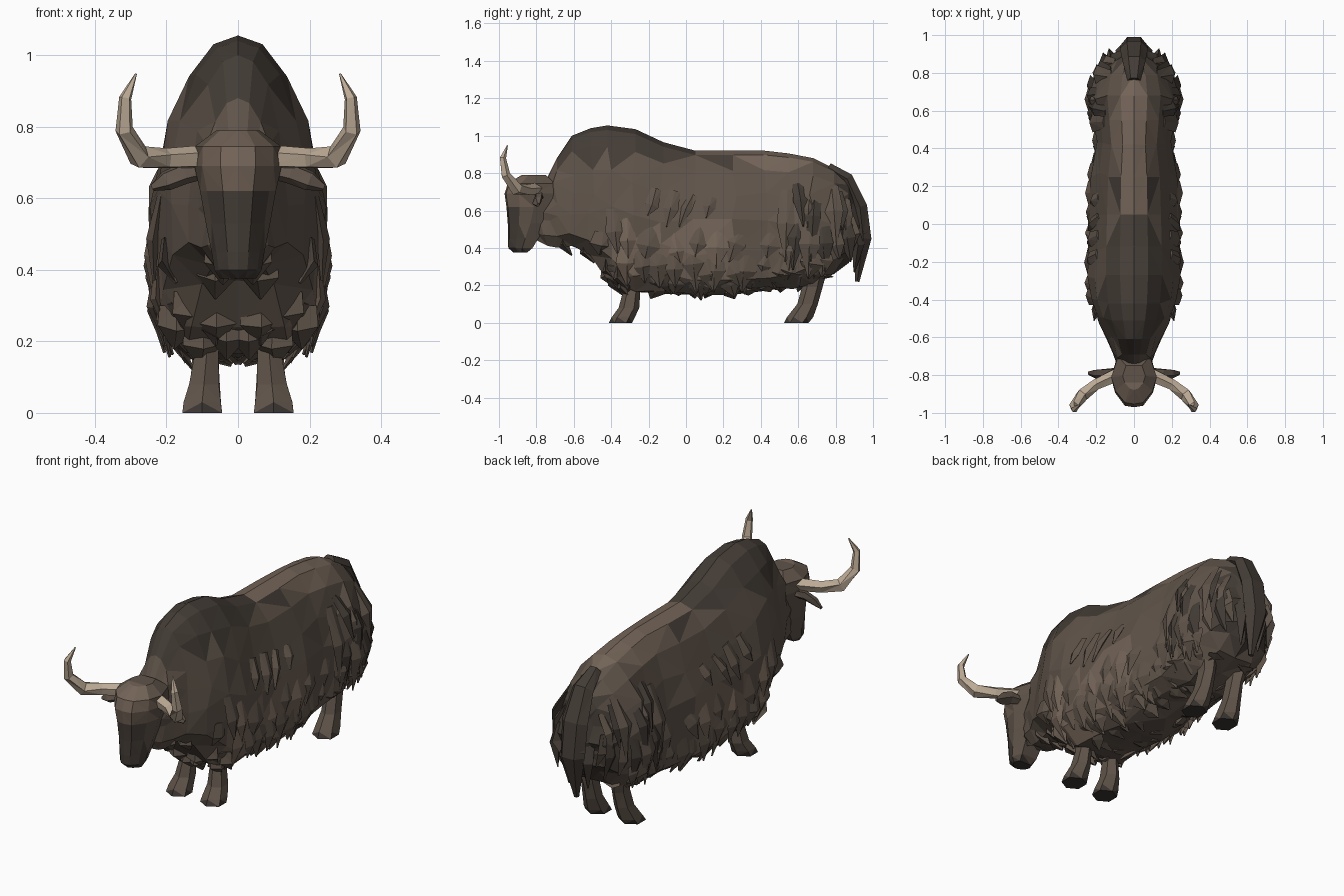
import bpy, bmesh, math, random
from mathutils import Vector as V

if "Cube" in bpy.data.objects:
    bpy.data.objects.remove(bpy.data.objects["Cube"])
random.seed(4)
R = random.uniform


def material(name, c):
    m = bpy.data.materials.new(name)
    m.diffuse_color = (*c, 1)
    m.use_nodes = True
    m.node_tree.nodes["Principled BSDF"].inputs["Base Color"].default_value = m.diffuse_color
    return m


COAT = material("coat", (.115, .088, .068))
DARK = material("dark_coat", (.058, .046, .037))
LIGHT = material("light_coat", (.17, .125, .095))
HORN = material("horn", (.50, .40, .30))
HOOF = material("hoof", (.045, .037, .032))
MATS = [COAT, DARK, LIGHT, HORN, HOOF]


def loft(bm, rings, mat=0):
    """Skin a list of closed rings, cap the ends; mat is an index or a function of the face centre."""
    vs = [[bm.verts.new(p) for p in r] for r in rings]
    n, faces = len(vs[0]), []
    for a, b in zip(vs, vs[1:]):
        for i in range(n):
            j = (i + 1) % n
            faces.append(bm.faces.new((a[i], a[j], b[j], b[i])))
    faces += [bm.faces.new(vs[0][::-1]), bm.faces.new(vs[-1])]
    faces = bmesh.ops.triangulate(bm, faces=faces)["faces"]
    for f in faces:
        f.material_index = mat(f.calc_center_median()) if callable(mat) else mat


def tube(bm, path, radii, side, n=4, mat=0):
    """Tapering tube: radii are (along side, across) pairs."""
    path, rings = [V(p) for p in path], []
    for i, p in enumerate(path):
        t = (path[min(i + 1, len(path) - 1)] - path[max(i - 1, 0)]).normalized()
        u = V(side)
        u = (u - t * u.dot(t)).normalized()
        w = t.cross(u)
        a, b = radii[i]
        rings.append([p + u * a * math.cos(k * math.tau / n) + w * b * math.sin(k * math.tau / n)
                      for k in range(n)])
    loft(bm, rings, mat)


def finish(name, bm):
    bmesh.ops.recalc_face_normals(bm, faces=bm.faces)
    me = bpy.data.meshes.new(name)
    bm.to_mesh(me)
    bm.free()
    for m in MATS:
        me.materials.append(m)
    ob = bpy.data.objects.new(name, me)
    bpy.context.collection.objects.link(ob)
    return ob


def flip(p, s):
    return V((p[0] * s, p[1], p[2]))


# Body stations: y, top, bottom, half width
ST = [(-.80, .72, .46, .06), (-.74, .78, .42, .085), (-.69, .88, .41, .105), (-.61, 1.0, .41, .14),
      (-.51, 1.04, .37, .195), (-.42, 1.055, .24, .228), (-.27, 1.035, .165, .247), (-.12, .965, .155, .245),
      (.05, .92, .15, .238), (.25, .92, .15, .228), (.42, .92, .17, .20), (.55, .905, .19, .218),
      (.68, .88, .22, .235), (.79, .825, .26, .205), (.87, .75, .32, .145), (.91, .66, .42, .06)]
PROFILE = [(0, 1), (.3, .97), (.6, .86), (.85, .68), (.97, .5), (1, .3), (.93, .12), (.55, .02), (0, 0)]


def surf(y, s):
    """Point on the right flank at length y, s = 0 (spine) to 8 (belly)."""
    y = max(ST[0][0], min(ST[-1][0], y))
    i = next(k for k in range(len(ST) - 1) if y <= ST[k + 1][0])
    f = (y - ST[i][0]) / (ST[i + 1][0] - ST[i][0])
    top, bot, w = (ST[i][k] * (1 - f) + ST[i + 1][k] * f for k in (1, 2, 3))
    j = min(int(s), 7)
    g = s - j
    px, pz = (PROFILE[j][k] * (1 - g) + PROFILE[j + 1][k] * g for k in (0, 1))
    return V((w * px, y, bot + (top - bot) * pz))


# Body, with a dark back and a pale saddle
def coat(c):
    if .08 < c.y < .73 and c.z > .82 and abs(c.x) < .15 - abs(c.y - .52) * .2:
        return 2
    if c.z > .86 or c.y > .82:
        return 1
    return 2 if -.4 < c.y < .3 and .2 < c.z < .5 else 0


rings = []
for y, *_ in ST:
    half = []
    for s in range(9):
        p = surf(y, s)
        if 2 < s < 8:
            p += V((R(-.01, .008), R(-.025, .025), R(-.025, .025)))
        half.append(p)
    rings.append(half + [flip(p, -1) for p in half[7:0:-1]])
bm = bmesh.new()
loft(bm, rings, coat)
finish("body", bm)


# Shaggy hair locks lying on the flank, mirrored
def lock(bm, y, s0, s1, width, out, drop, lean, mat):
    a, b, c = surf(y, s0), surf(y + lean * .5, s0 + (s1 - s0) * R(.4, .65)), surf(y + lean, s1)
    n = V((1, .9 if y > .8 else 0, 0)).normalized()
    path = [a - n * .012, b + n * out * .6, c + n * out + V((0, 0, -drop))]
    tilt = R(-.3, .3)
    for sg in (1, -1):
        tube(bm, [flip(p, sg) for p in path],
             [(width * .4, .008), (width * .55, .018), (.004, .004)], (0, 1, tilt), 4, mat)


bm = bmesh.new()
for i in range(15):       # low skirt
    y = -.43 + i * .085
    lock(bm, y + R(-.03, .03), R(4.6, 5.6), R(6.1, 6.6), R(.08, .13), R(-.005, .012), R(.0, .06), R(-.05, .06),
         random.choice([0, 0, 2]))
for i in range(14):       # belly fringe
    y = -.37 + i * .082
    lock(bm, y + R(-.02, .02), R(5.8, 6.3), R(6.7, 7.1), R(.07, .11), R(-.02, .01), R(.0, .045), R(-.05, .05), 0)
    lock(bm, y + R(-.02, .04), R(6.6, 7.1), R(7.3, 7.9), R(.06, .10), R(-.03, .0), R(.005, .04), R(-.05, .05), 0)
for i in range(9):        # mid flank tufts
    y = -.40 + i * .12
    lock(bm, y + R(-.04, .04), R(3.9, 4.5), R(5.0, 5.7), R(.08, .13), R(.0, .016), 0, R(-.06, .05),
         2 if y < .25 and i % 2 else 0)
for i in range(4):        # upper tufts behind the shoulder
    y = -.16 + i * .10
    lock(bm, y, R(2.9, 3.1), R(3.7, 4.3), R(.05, .08), .006, .0, R(-.08, -.03), 0)
finish("flank_hair", bm)

bm = bmesh.new()
for i in range(7):        # long locks on the hindquarters
    y = .56 + i * .05
    lock(bm, y + R(-.02, .02), R(1.7, 2.8), R(4.0, 5.4), R(.06, .11), R(.01, .035), R(.0, .05), R(-.04, .04), i % 2)
    lock(bm, y + R(-.01, .03), R(3.4, 4.5), R(5.6, 6.4), R(.07, .11), R(.005, .025), R(.0, .05), R(-.04, .04), i % 2)
finish("haunch_hair", bm)

# Throat and chest hair
bm = bmesh.new()
for y, x, z in [(-.66, .04, .48), (-.54, .06, .44), (-.43, .06, .31), (-.42, .13, .34), (-.39, .03, .27),
                (-.36, .17, .30), (-.34, .10, .25)]:
    for s in (1, -1):
        tube(bm, [(s * x, y, z), (s * x, y, z - .06), (s * x * 1.05, y + .05, z - .12)],
             [(.05, .02), (.055, .03), (.004, .004)], (1, R(-.3, .3), 0), 4, 0)
finish("chest_hair", bm)

# Head: horizontal slices (z, front y, back y, half width)
HEAD = [(.375, -.915, -.85, .05), (.40, -.942, -.82, .066), (.45, -.945, -.79, .074), (.53, -.945, -.74, .090),
        (.62, -.952, -.70, .106), (.69, -.962, -.69, .122), (.745, -.945, -.70, .120), (.79, -.87, -.75, .06)]
rings = []
for z, f, b, w in HEAD:
    d = b - f
    half = [(.4 * w, f), (.82 * w, f + .25 * d), (w, f + .55 * d), (.7 * w, b)]
    rings.append([V((0, f - .008, z))] + [V((x, y, z)) for x, y in half] + [V((-x, y, z)) for x, y in half[::-1]])
bm = bmesh.new()
loft(bm, rings, lambda c: 4 if c.z < .39 else 1 if c.z < .60 and c.y < -.88 else 2 if c.z > .6 and c.y < -.85 else 0)
finish("head", bm)

# Ears, horns
for name, s in (("right", 1), ("left", -1)):
    bm = bmesh.new()
    tube(bm, [(s * .09, -.78, .675), (s * .15, -.79, .67), (s * .20, -.795, .65), (s * .24, -.79, .63)],
         [(.02, .02), (.035, .022), (.035, .02), (.012, .008)], (0, .6, .8), 5, 0)
    finish(name + "_ear", bm)
    bm = bmesh.new()
    tube(bm, [(s * .09, -.80, .715), (s * .20, -.85, .71), (s * .275, -.905, .715), (s * .318, -.965, .79),
              (s * .315, -.98, .88), (s * .285, -.955, .948)],
         [(.036, .034), (.030, .030), (.036, .034), (.026, .026), (.018, .018), (.003, .003)],
         (0, 1, .2), 5, 3)
    finish(name + "_horn", bm)

    # Legs: path points with (half width, half depth), dark hoof at the bottom
    for part, path, rad in (
            ("front", [(.10, -.26, .40), (.095, -.27, .26), (.087, -.29, .17), (.095, -.305, .08),
                       (.1, -.335, .03), (.1, -.35, 0)],
             [(.08, .09), (.05, .06), (.038, .046), (.048, .055), (.06, .062), (.064, .062)]),
            ("back", [(.11, .69, .42), (.10, .69, .28), (.09, .675, .19), (.092, .65, .10),
                      (.098, .61, .03), (.1, .59, 0)],
             [(.08, .10), (.05, .065), (.04, .055), (.046, .055), (.058, .07), (.064, .066)])):
        bm = bmesh.new()
        rings = [[V((s * x + a * math.cos(k * math.tau / 6 + .52), y + b * math.sin(k * math.tau / 6 + .52), z))
                  for k in range(6)] for (x, y, z), (a, b) in zip(path, rad)]
        loft(bm, rings, lambda c: 4 if c.z < .015 else 0)
        finish(f"{part}_{name}_leg", bm)

# Tail: core and hanging strands
bm = bmesh.new()
tube(bm, [(0, .76, .83), (0, .86, .77), (0, .93, .62), (0, .948, .45), (0, .915, .22)],
     [(.035, .03), (.06, .04), (.075, .045), (.07, .05), (.014, .014)], (1, 0, 0), 6, 1)
for x, y, z, e in [(.045, .85, .70, .34), (.055, .87, .56, .27), (.025, .90, .64, .32)]:
    for s in (1, -1):
        tube(bm, [(s * x, y, z), (s * (x + .01), y + .05, (z + e) / 2), (s * x, y + .03, e)],
             [(.025, .03), (.034, .034), (.004, .004)], (1, 0, 0), 4, 1)
finish("tail", bm)
